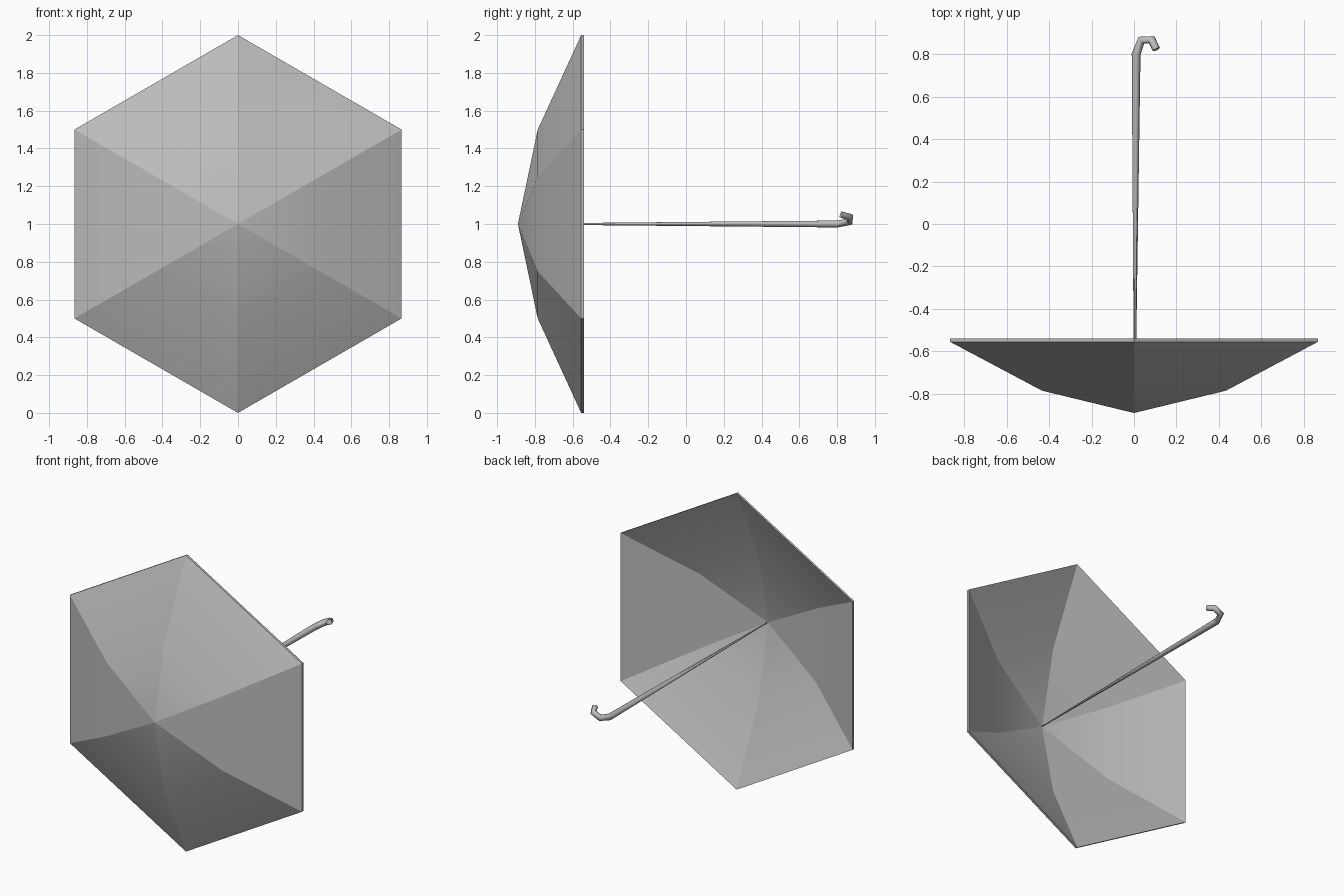
import bpy, bmesh, math
from mathutils import Vector

cube = bpy.data.objects.get("Cube")
if cube:
    bpy.data.objects.remove(cube, do_unlink=True)

# Single grey finish
grey = bpy.data.materials.new("grey")
grey.use_nodes = True
colour = (0.5, 0.5, 0.5, 1)
grey.diffuse_color = colour
grey.node_tree.nodes["Principled BSDF"].inputs["Base Color"].default_value = colour

SIDES = 6
CENTRE_Z = 1.0
THICKNESS = 0.015
PROFILE = [(0.5, -0.785), (1.0, -0.555)]   # radius, y
APEX_Y = -0.89


def ring(bm, radius, y):
    return [bm.verts.new((radius * math.sin(math.tau * i / SIDES), y,
                          CENTRE_Z + radius * math.cos(math.tau * i / SIDES)))
            for i in range(SIDES)]


def bridge(bm, a, b):
    for i in range(SIDES):
        j = (i + 1) % SIDES
        bm.faces.new((a[i], a[j], b[j], b[i]))


def shell(bm, offset):
    """One skin of the canopy; returns its rim."""
    tip = bm.verts.new((0, APEX_Y + offset, CENTRE_Z))
    rings = [ring(bm, r, y + offset) for r, y in PROFILE]
    for i in range(SIDES):
        bm.faces.new((tip, rings[0][i], rings[0][(i + 1) % SIDES]))
    bridge(bm, *rings)
    for i in range(SIDES):
        ribs.append((tip, rings[0][i]))
        ribs.append((rings[0][i], rings[1][i]))
    return rings[1]


# Canopy: outer and inner skins joined by a thin rim, creased along the ribs
bm = bmesh.new()
ribs = []
outer_rim = shell(bm, 0)
inner_rim = shell(bm, THICKNESS)
bridge(bm, outer_rim, inner_rim)
bmesh.ops.recalc_face_normals(bm, faces=bm.faces)
for face in bm.faces:
    face.smooth = True
for a, b in ribs:
    bm.edges.get((a, b)).smooth = False
for edge in bm.edges:
    if edge.calc_face_angle(0) > math.radians(30):
        edge.smooth = False
mesh = bpy.data.meshes.new("canopy")
bm.to_mesh(mesh)
bm.free()
mesh.materials.append(grey)
bpy.context.collection.objects.link(bpy.data.objects.new("canopy", mesh))

# Handle: tapering shaft ending in a tilted hook
path = [((0.003, -0.87, 1.0), 0.003),
        ((0.010, 0.80, 1.0), 0.021),
        ((0.035, 0.866, 1.012), 0.021),
        ((0.083, 0.868, 1.036), 0.021),
        ((0.105, 0.822, 1.050), 0.019)]
curve = bpy.data.curves.new("handle", "CURVE")
curve.dimensions = "3D"
curve.bevel_depth = 1
curve.bevel_resolution = 1
curve.use_fill_caps = True
spline = curve.splines.new("POLY")
spline.points.add(len(path) - 1)
for point, (position, radius) in zip(spline.points, path):
    point.co = (*position, 1)
    point.radius = radius
curve.materials.append(grey)
handle = bpy.data.objects.new("handle", curve)
bpy.context.collection.objects.link(handle)
bpy.context.view_layer.objects.active = handle
handle.select_set(True)
bpy.ops.object.convert(target="MESH")
bpy.ops.object.shade_smooth_by_angle(angle=math.radians(65))
